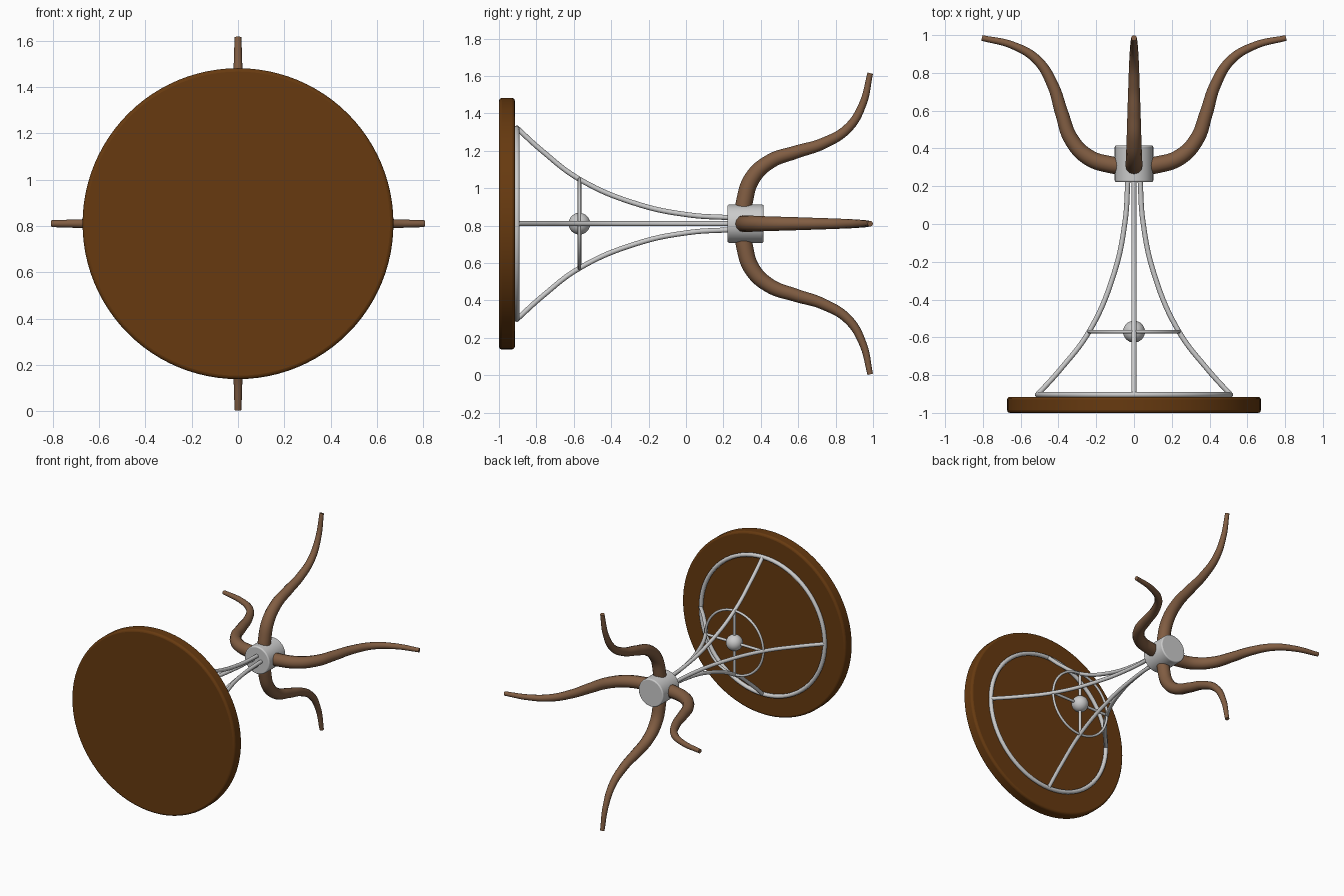
import bpy, math
from mathutils import Matrix, Vector

if "Cube" in bpy.data.objects:
    bpy.data.objects.remove(bpy.data.objects["Cube"])

CZ = 0.81  # height of the central axis


def material(name, color):
    m = bpy.data.materials.new(name)
    m.diffuse_color = (*color, 1)
    m.use_nodes = True
    m.node_tree.nodes["Principled BSDF"].inputs["Base Color"].default_value = m.diffuse_color
    return m


def finish(ob, name, mat=None, angle=40):
    ob.name = name
    if mat:
        ob.data.materials.append(mat)
    bpy.ops.object.select_all(action='DESELECT')
    ob.select_set(True)
    bpy.context.view_layer.objects.active = ob
    bpy.ops.object.shade_smooth_by_angle(angle=math.radians(angle))
    return ob


def disc(name, radius, y0, y1, bevel, sides, mat=None):
    bpy.ops.mesh.primitive_cylinder_add(vertices=sides, radius=radius, depth=y1 - y0,
                                        location=(0, (y0 + y1) / 2, CZ),
                                        rotation=(math.pi / 2, 0, 0))
    ob = bpy.context.object
    b = ob.modifiers.new("bevel", 'BEVEL')
    b.width, b.segments = bevel, 3
    return finish(ob, name, mat)


def ring(name, radius, tube, y):
    bpy.ops.mesh.primitive_torus_add(major_radius=radius, minor_radius=tube,
                                     major_segments=72, minor_segments=12,
                                     location=(0, y, CZ), rotation=(math.pi / 2, 0, 0))
    return finish(bpy.context.object, name)


def tube(name, path, depth, turn, mat=None):
    """Round tube along (radial, y, thickness) points, turned about the y axis."""
    cu = bpy.data.curves.new(name, 'CURVE')
    cu.dimensions = '3D'
    cu.bevel_depth, cu.bevel_resolution = depth, 4
    cu.resolution_u = 10
    cu.use_fill_caps = True
    sp = cu.splines.new('BEZIER')
    sp.bezier_points.add(len(path) - 1)
    rot = Matrix.Rotation(turn, 3, 'Y')
    for p, (r, y, t) in zip(sp.bezier_points, path):
        p.co = rot @ Vector((r, y, 0)) + Vector((0, 0, CZ))
        p.handle_left_type = p.handle_right_type = 'AUTO'
        p.radius = t
    ob = bpy.data.objects.new(name, cu)
    bpy.context.collection.objects.link(ob)
    bpy.ops.object.select_all(action='DESELECT')
    ob.select_set(True)
    bpy.context.view_layer.objects.active = ob
    bpy.ops.object.convert(target='MESH')
    return finish(bpy.context.object, name, mat, 50)


seat_wood = material("dark_wood", (0.135, 0.042, 0.005))
leg_wood = material("light_wood", (0.22, 0.11, 0.055))

# round board and central hub
disc("round_board", 0.672, -1.0, -0.915, 0.015, 96, seat_wood)
disc("hub", 0.102, 0.222, 0.415, 0.008, 48)

# support rings and ball
ring("large_ring", 0.51, 0.015, -0.904)
ring("small_ring", 0.238, 0.009, -0.57)
bpy.ops.mesh.primitive_uv_sphere_add(segments=32, ring_count=16, radius=0.058,
                                     location=(0, -0.57, CZ))
finish(bpy.context.object, "centre_ball")

rod = [(0.512, -0.905, 1), (0.39, -0.77, 1), (0.238, -0.57, 1), (0.105, -0.26, 1),
       (0.047, 0.016, 1), (0.032, 0.24, 1)]
leg = [(0.04, 0.305, 0.045), (0.12, 0.313, 0.045), (0.243, 0.354, 0.043),
       (0.333, 0.45, 0.039), (0.382, 0.585, 0.035), (0.43, 0.735, 0.030),
       (0.513, 0.868, 0.025), (0.64, 0.945, 0.020), (0.805, 0.985, 0.015)]
spoke = [(0.0, -0.57, 1), (0.238, -0.57, 1)]

# four curved rods, spokes and legs
for i, side in enumerate(("right", "bottom", "left", "top")):
    turn = i * math.pi / 2
    tube(f"{side}_rod", rod, 0.0135, turn)
    tube(f"{side}_spoke", spoke, 0.010, turn)
    tube(f"{side}_leg", leg, 1.0, turn, leg_wood)
